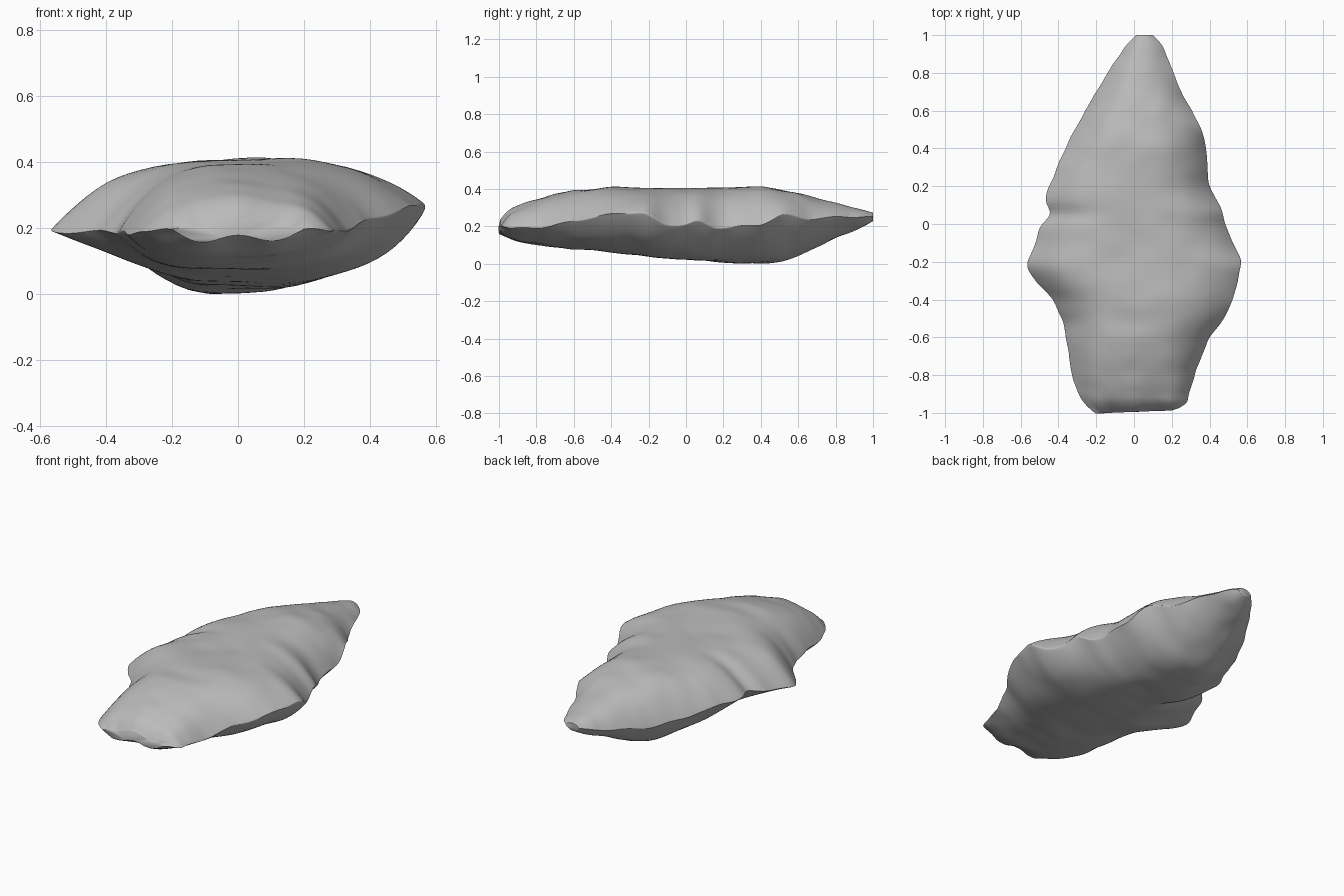
import bpy, bmesh
from math import cos, sin, pi
from mathutils import Vector, noise

cube = bpy.data.objects.get("Cube")
if cube:
    bpy.data.objects.remove(cube, do_unlink=True)

RINGS, SIDES = 150, 80

# Plan outline: position along the stone, edge at -x, edge at +x
OUTLINE = [(-1, -.2, .2), (-.97, -.25, .275), (-.9, -.295, .295), (-.8, -.33, .32),
           (-.6, -.36, .4), (-.5, -.38, .48), (-.4, -.43, .525), (-.28, -.54, .555),
           (-.23, -.58, .57), (-.19, -.56, .57), (-.1, -.52, .525), (0, -.5, .48),
           (.05, -.42, .478), (.11, -.48, .45), (.2, -.45, .395), (.4, -.365, .385),
           (.5, -.315, .36), (.7, -.2, .25), (.85, -.11, .19), (.95, -.04, .15),
           (1, .01, .1)]
# Height of the sharp rim on each side
RIM = [(-1, .2, .2), (-.75, .2, .21), (-.6, .2, .24), (-.4, .2, .28),
       (-.22, .2, .29), (-.12, .22, .22), (0, .24, .22), (.07, .25, .25),
       (.14, .25, .2), (.4, .23, .22), (.52, .21, .28), (.65, .2, .25),
       (.85, .23, .265), (1, .265, .265)]
# Crest of the upper and lower faces
UPPER = [(-1, .235), (-.95, .3), (-.85, .345), (-.6, .405), (-.4, .415), (0, .415),
         (.4, .425), (.6, .39), (.8, .34), (.95, .3), (1, .285)]
LOWER = [(-1, .18), (-.9, .13), (-.6, .09), (-.4, .08), (-.2, .05), (.2, .02),
         (.4, .005), (.5, .02), (.6, .06), (.8, .15), (.95, .21), (1, .24)]
# Fullness of the section: upper -x, upper +x, lower -x, lower +x
FULLNESS = [(-1, 3, 3, 3, 3), (-.5, 3, 3.5, 3, 4), (-.2, 3.2, 4, 1, 5),
            (.15, 3, 3.2, 1.2, 4), (.4, 3, 3.2, 1.4, 2.4),
            (.7, 2.5, 2.5, 2, 2.5), (1, 2.5, 2.5, 2, 2.5)]


def lookup(table, y, column):
    """Straight interpolation in a table, held at its ends."""
    y = max(-1, min(1, y))
    for a, b in zip(table, table[1:]):
        if y <= b[0]:
            t = (y - a[0]) / (b[0] - a[0])
            return a[column] + t * (b[column] - a[column])


def soft(table, y, column=1):
    """Interpolation rounded off by averaging neighbours."""
    reach = min(.025, 1 - abs(y))
    samples = [lookup(table, y + reach * k, column) for k in (-1, -.5, 0, .5, 1)]
    return sum(samples) / len(samples)


def surface_point(y, angle):
    """One point on the lens-shaped cross section at y."""
    u, above = cos(angle), sin(angle) >= 0
    low, high = soft(OUTLINE, y, 1), soft(OUTLINE, y, 2)
    blend = (u + 1) / 2
    x = low + (high - low) * blend
    near_end = min(1, (1 - abs(y)) * 8)
    front = max(0, -y) ** 8
    rim = soft(RIM, y, 1) * (1 - blend) + soft(RIM, y, 2) * blend
    # The keel underneath lies off centre
    centre = 0 if above else -.27
    plus_side = u > centre
    t = (u - centre) / (1 - centre) if plus_side else (centre - u) / (1 + centre)
    power = soft(FULLNESS, y, (1 if above else 3) + plus_side)
    crest = soft(UPPER if above else LOWER, y)
    z = rim + (crest - rim) * (1 - min(1, t) ** power)
    # Shallow flake scars, rippled rim and scalloped butt end
    spot = Vector((x * 4, y * 4, 3 if above else 9))
    scar = noise.noise(spot) * .01 + noise.noise(spot * 2.5) * .007
    z += scar * near_end * (.35 + .65 * abs(sin(angle)))
    z += .005 * sin(y * 26) * abs(u) ** 8 * near_end
    z += front * .012 * cos(x * 28)
    x += .008 * noise.noise(Vector((u, y * 14, 5))) * abs(u) ** 3
    y += front * (.008 * (1 + u) + .006 * sin(u * 9) ** 2 - .005)
    return Vector((x, y, z))


# Chipped stone body
bm = bmesh.new()
rings = []
for i in range(RINGS + 1):
    y = -cos(pi * i / RINGS)
    ring = [surface_point(y, 2 * pi * j / SIDES) for j in range(SIDES)]
    rings.append([bm.verts.new(p) for p in ring])
for a, b in zip(rings, rings[1:]):
    for j in range(SIDES):
        k = (j + 1) % SIDES
        bm.faces.new((a[j], a[k], b[k], b[j]))
bm.faces.new(rings[0])
bm.faces.new(rings[-1])
bmesh.ops.recalc_face_normals(bm, faces=bm.faces)

# Soften the rim a little and rest the stone on the ground
for step in range(3):
    bmesh.ops.smooth_vert(bm, verts=bm.verts, factor=.5,
                          use_axis_x=True, use_axis_y=True, use_axis_z=True)
ground = min(v.co.z for v in bm.verts)
bmesh.ops.translate(bm, verts=bm.verts, vec=(0, 0, -ground))

mesh = bpy.data.meshes.new("chipped_stone")
bm.to_mesh(mesh)
bm.free()
stone = bpy.data.objects.new("chipped_stone", mesh)
bpy.context.collection.objects.link(stone)

grey = bpy.data.materials.new("stone_grey")
grey.use_nodes = True
colour = (.5, .5, .5, 1)
grey.diffuse_color = colour
grey.node_tree.nodes["Principled BSDF"].inputs["Base Color"].default_value = colour
mesh.materials.append(grey)

bpy.context.view_layer.objects.active = stone
stone.select_set(True)
bpy.ops.object.shade_smooth_by_angle(angle=pi / 3)
